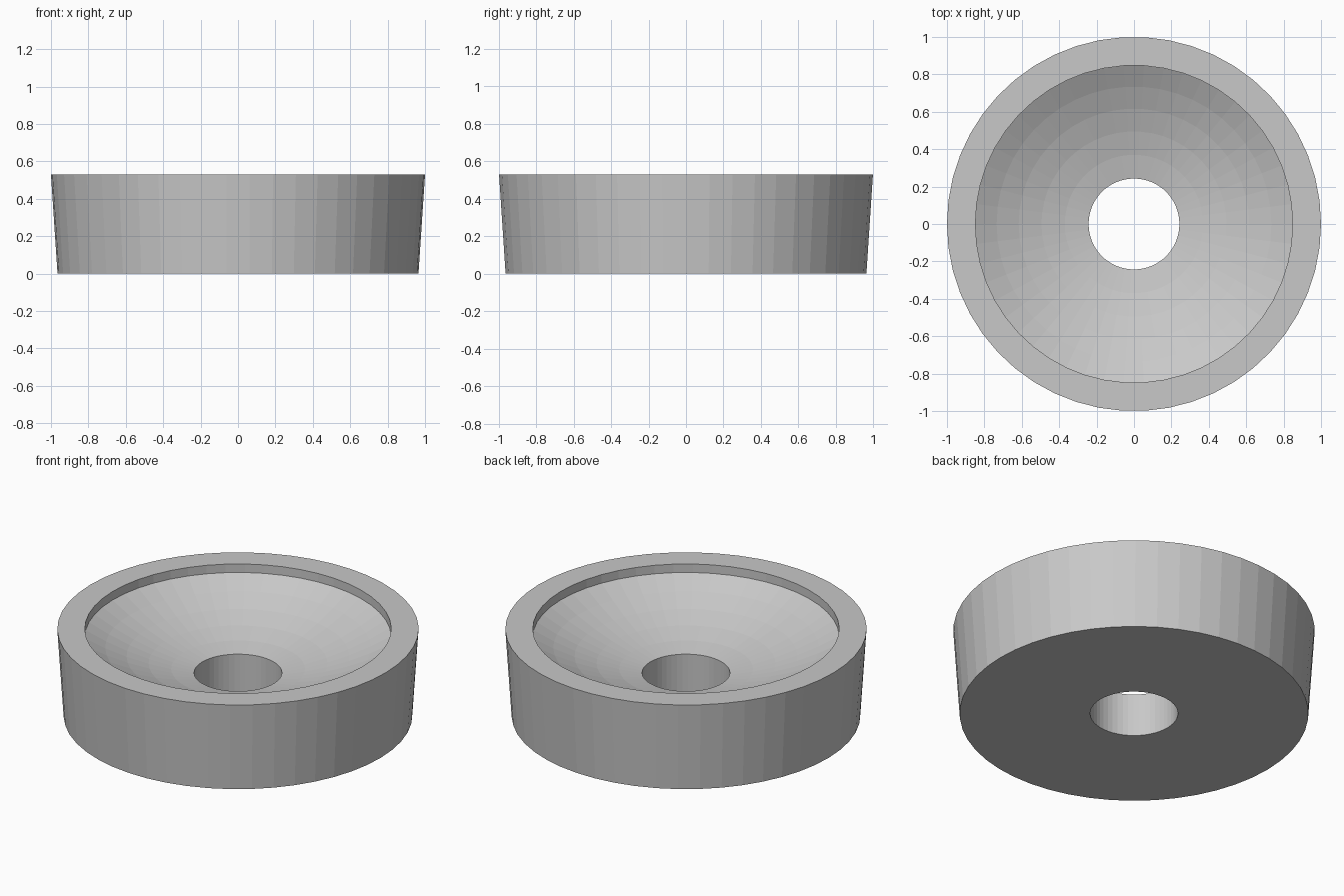
import bpy
import bmesh
import math

if "Cube" in bpy.data.objects:
    bpy.data.objects.remove(bpy.data.objects["Cube"])

SEGMENTS = 50
HOLE_R, RIM_R, BOWL_R = 0.243, 0.848, 1.65

grey = bpy.data.materials.new("plain grey")
grey.diffuse_color = (0.58, 0.58, 0.58, 1)
grey.use_nodes = True
grey.node_tree.nodes["Principled BSDF"].inputs["Base Color"].default_value = grey.diffuse_color

# Cross-section: straight hole, flat base, flared side, flat rim, short lip
profile = [(HOLE_R, 0.0), (0.965, 0.0), (1.0, 0.53), (RIM_R, 0.53)]

# Spherical dish from the lip down to the hole
a_lip, a_hole = math.asin(RIM_R / BOWL_R), math.asin(HOLE_R / BOWL_R)
centre_z = 0.478 + BOWL_R * math.cos(a_lip)
for i in range(6):
    a = a_lip + (a_hole - a_lip) * i / 5
    profile.append((BOWL_R * math.sin(a), centre_z - BOWL_R * math.cos(a)))

# Revolve the closed cross-section around z
bm = bmesh.new()
rings = []
for s in range(SEGMENTS):
    t = 2 * math.pi * s / SEGMENTS
    rings.append([bm.verts.new((r * math.cos(t), r * math.sin(t), z)) for r, z in profile])
n = len(profile)
for s in range(SEGMENTS):
    a, b = rings[s], rings[(s + 1) % SEGMENTS]
    for i in range(n):
        j = (i + 1) % n
        bm.faces.new((a[i], b[i], b[j], a[j]))
bmesh.ops.recalc_face_normals(bm, faces=bm.faces)

mesh = bpy.data.meshes.new("dished_ring")
bm.to_mesh(mesh)
bm.free()
mesh.materials.append(grey)
ring = bpy.data.objects.new("dished_ring", mesh)
bpy.context.collection.objects.link(ring)
